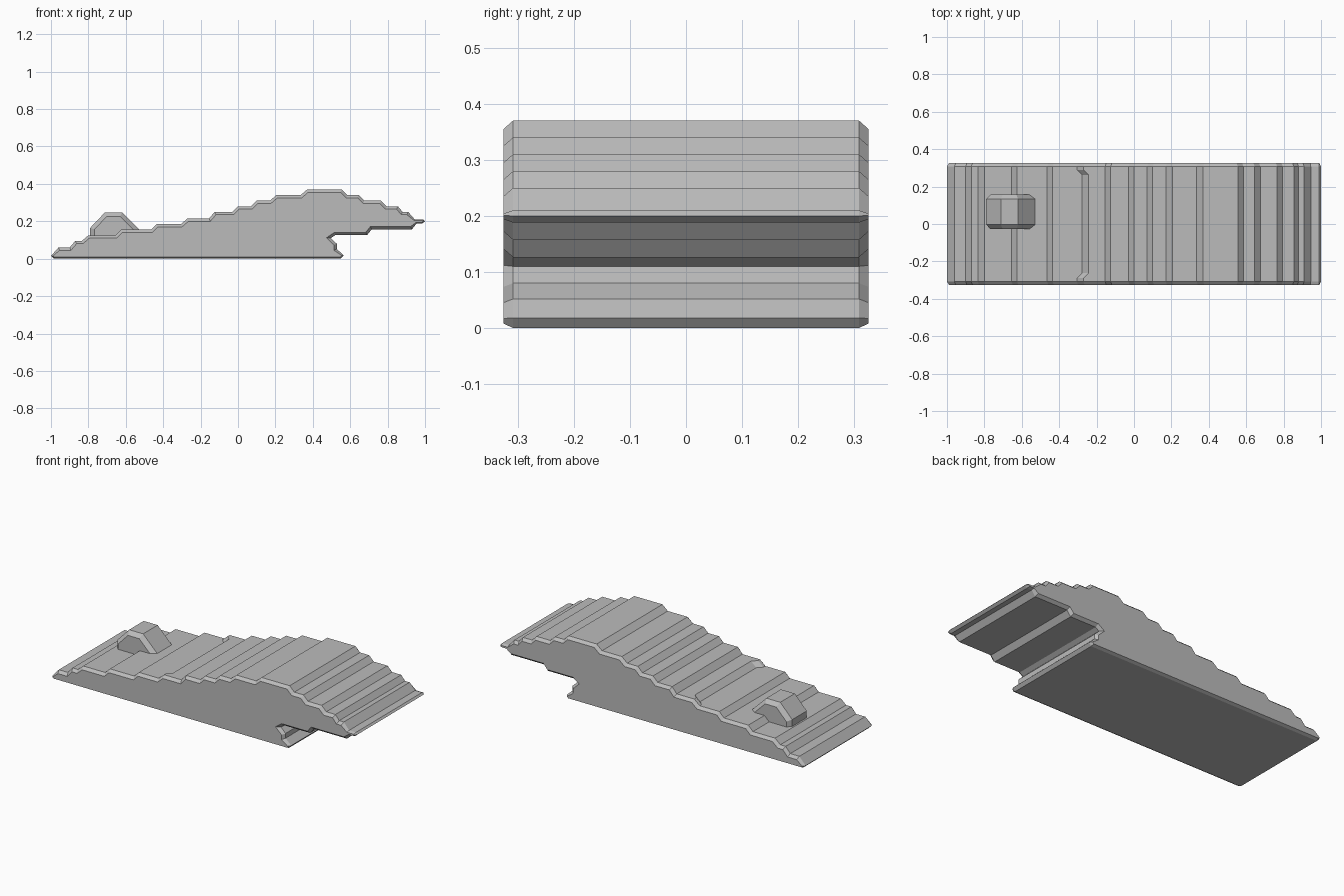
import bpy
import bmesh
from mathutils import Vector

cube = bpy.data.objects.get("Cube")
if cube:
    bpy.data.objects.remove(cube)

grey = bpy.data.materials.new("plain grey")
grey.use_nodes = True
grey.diffuse_color = (0.5, 0.5, 0.5, 1)
grey.node_tree.nodes["Principled BSDF"].inputs["Base Color"].default_value = (0.5, 0.5, 0.5, 1)


def inset(profile, depth):
    """Shrink a clockwise (x, z) outline with mitred corners."""
    result = []
    for i, p in enumerate(profile):
        a = (p - profile[i - 1]).normalized()
        b = (profile[(i + 1) % len(profile)] - p).normalized()
        na, nb = Vector((a.y, -a.x)), Vector((b.y, -b.x))
        result.append(p + (na + nb) / (1 + na.dot(nb)) * depth(p))
    return result


def loft(name, sections):
    """Skin matching (y, outline) sections and cap both ends."""
    bm = bmesh.new()
    rings = [[bm.verts.new((p.x, y, p.y)) for p in outline] for y, outline in sections]
    n = len(rings[0])
    for r, s in zip(rings, rings[1:]):
        for i in range(n):
            j = (i + 1) % n
            bm.faces.new((r[i], r[j], s[j], s[i]))
    bm.faces.new(rings[0])
    bm.faces.new(rings[-1])
    bmesh.ops.recalc_face_normals(bm, faces=bm.faces)
    mesh = bpy.data.meshes.new(name)
    bm.to_mesh(mesh)
    bm.free()
    mesh.materials.append(grey)
    obj = bpy.data.objects.new(name, mesh)
    bpy.context.collection.objects.link(obj)
    return obj


# Stepped terraces: (start of flat, end of flat, height)
rising = [(-.96, -.90, .06), (-.87, -.835, .095), (-.80, -.655, .125),
          (-.625, -.465, .155), (-.435, -.305, .185), (-.27, -.155, .215),
          (-.125, -.03, .25), (0, .07, .28), (.10, .17, .31), (.205, .335, .34)]
falling = [(.37, .555, .37), (.585, .645, .34), (.675, .765, .31),
           (.795, .855, .28), (.88, .91, .25), (.945, .99, .21)]
outline = [Vector((-1, .015))]
for x0, x1, z in rising + falling:
    outline += [Vector((x0, z)), Vector((x1, z))]

# Tip, stepped overhang, notch and foot
outline += [Vector(p) for p in (
    (1, .2), (.985, .188), (.955, .188), (.93, .157), (.715, .157), (.69, .126),
    (.52, .126), (.497, .11), (.528, .08), (.528, .052), (.565, .018), (.55, 0), (-.985, 0))]


def edge_depth(p):
    if p.x > .94:
        return .006
    return .008 if p.y < .03 else .015


# One terrace edge is set back between the side rims
middle = [p + Vector((.027, 0)) if -.31 < p.x < -.26 and p.y > .1 else p for p in outline]
end = inset(outline, edge_depth)
half = [(.325, end), (.308, outline), (.29, outline), (.262, middle)]
loft("stepped_ramp", [(-y, o) for y, o in half] + [(y, o) for y, o in reversed(half)])

# Small chamfered knob on the low end
knob = [Vector(p) for p in ((-.79, .08), (-.79, .165), (-.712, .247),
                            (-.62, .247), (-.525, .152), (-.525, .08))]
small = inset(knob, lambda p: .022)
loft("raised_knob", [(-.027, small), (-.003, knob), (.133, knob), (.157, small)])
